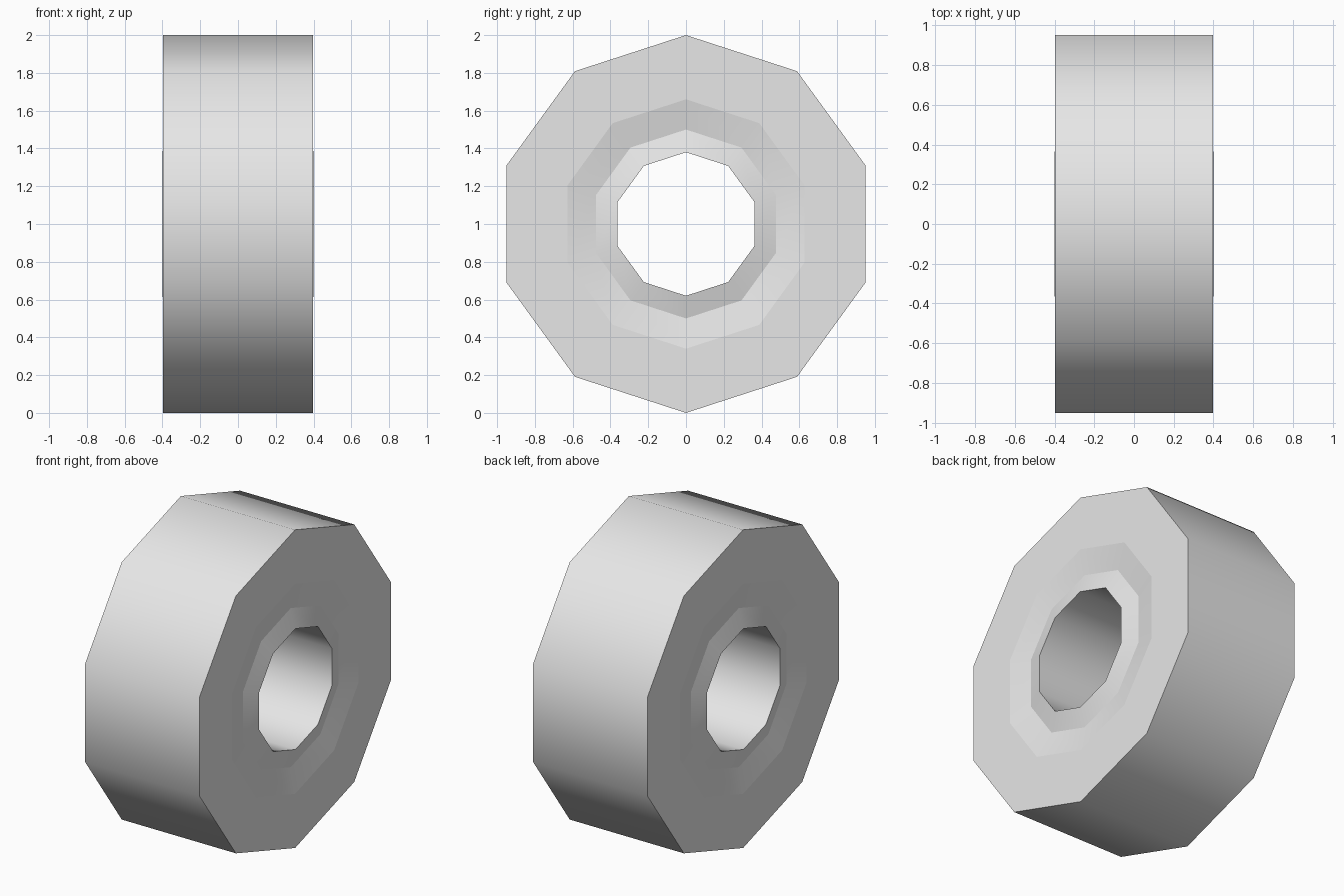
import bpy, bmesh
from math import sin, cos, tau

cube = bpy.data.objects.get("Cube")
if cube:
    bpy.data.objects.remove(cube, do_unlink=True)

SIDES = 10

# Single plain grey
grey = bpy.data.materials.new("light grey")
grey.use_nodes = True
grey.diffuse_color = (0.8, 0.8, 0.8, 1)
grey.node_tree.nodes["Principled BSDF"].inputs["Base Color"].default_value = (0.8, 0.8, 0.8, 1)

# Half cross-section as (x, radius): tread edge, groove start, groove floor, hole rim
half = [(0.397, 1.0), (0.397, 0.66), (0.367, 0.5), (0.4, 0.38)]
profile = half + [(-x, r) for x, r in reversed(half)]

# Sweep the closed cross-section around the x axis
bm = bmesh.new()
rings = []
for x, r in profile:
    angles = [tau * i / SIDES for i in range(SIDES)]
    rings.append([bm.verts.new((x, r * sin(a), 1 + r * cos(a))) for a in angles])

for k, ring in enumerate(rings):
    following = rings[(k + 1) % len(rings)]
    for i in range(SIDES):
        j = (i + 1) % SIDES
        face = bm.faces.new((ring[i], ring[j], following[j], following[i]))
        face.smooth = True

# Keep the circular creases crisp, smooth around the ring
for ring in rings:
    for i in range(SIDES):
        bm.edges.get((ring[i], ring[(i + 1) % SIDES])).smooth = False

bmesh.ops.recalc_face_normals(bm, faces=bm.faces)
mesh = bpy.data.meshes.new("wheel")
bm.to_mesh(mesh)
bm.free()
mesh.materials.append(grey)
wheel = bpy.data.objects.new("wheel", mesh)
bpy.context.collection.objects.link(wheel)
